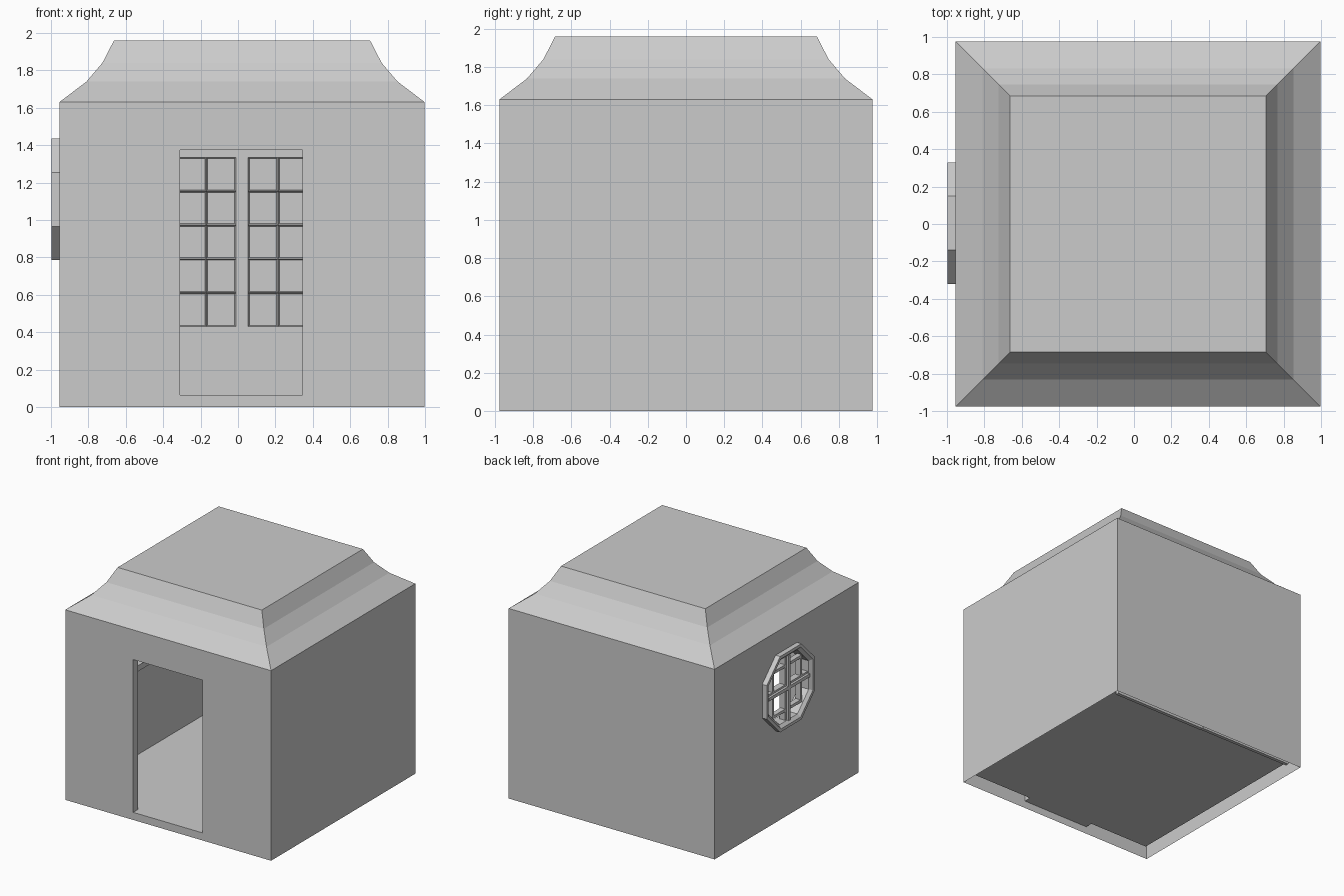
import bpy, bmesh
from mathutils import Vector

if "Cube" in bpy.data.objects:
    bpy.data.objects.remove(bpy.data.objects["Cube"])

grey = bpy.data.materials.new("plain grey")
grey.diffuse_color = (0.6, 0.6, 0.6, 1)
grey.use_nodes = True
grey.node_tree.nodes["Principled BSDF"].inputs["Base Color"].default_value = grey.diffuse_color

X0, X1, Y0, Y1, ZT = -0.955, 0.998, -0.977, 0.977, 1.63
T = 0.065          # wall thickness
WY, WZ = 0.005, 1.11   # round window centre


def finish(bm, name, recalc=True):
    bmesh.ops.remove_doubles(bm, verts=bm.verts, dist=1e-4)
    if recalc:
        bmesh.ops.recalc_face_normals(bm, faces=bm.faces)
    me = bpy.data.meshes.new(name)
    bm.to_mesh(me)
    bm.free()
    me.materials.append(grey)
    ob = bpy.data.objects.new(name, me)
    bpy.context.collection.objects.link(ob)
    return ob


def box(bm, a, b):
    r = bmesh.ops.create_cube(bm, size=1)
    for v in r["verts"]:
        v.co = Vector([(a[i] + b[i]) / 2 + v.co[i] * (b[i] - a[i]) for i in range(3)])


def face(bm, pts):
    bm.faces.new([bm.verts.new(p) for p in pts])


def strip(bm, a, b):
    n = len(a)
    for i in range(n):
        j = (i + 1) % n
        face(bm, [a[i], a[j], b[j], b[i]])


def holed(bm, outer, hole, normal):
    edges = []
    for pts in (outer, hole):
        vs = [bm.verts.new(p) for p in pts]
        edges += [bm.edges.new((vs[i], vs[(i + 1) % len(vs)])) for i in range(len(vs))]
    bmesh.ops.triangle_fill(bm, edges=edges, use_beauty=True, normal=normal)


def rect(x0, x1, y0, y1, z):
    return [(x0, y0, z), (x1, y0, z), (x1, y1, z), (x0, y1, z)]


def octagon(x, h):
    k = h * 0.444
    return [(x, WY + a, WZ + b) for a, b in
            ((h, k), (k, h), (-k, h), (-h, k), (-h, -k), (-k, -h), (k, -h), (h, -k))]


def doorway(y):
    return [(-0.31, y, 0.065), (0.345, y, 0.065), (0.345, y, 1.375), (-0.31, y, 1.375)]


def four_walls(bm, i, z0, z1):
    """Four walls inset by i, with the doorway in front and the window at left."""
    a, b = (rect(X0 + i, X1 - i, Y0 + i, Y1 - i, z) for z in (z0, z1))
    face(bm, [a[1], a[2], b[2], b[1]])
    face(bm, [a[2], a[3], b[3], b[2]])
    front = [a[0], a[1], b[1], b[0]]
    if i == 0:
        holed(bm, front, doorway(Y0), (0, -1, 0))
    else:   # doorway starts at floor level
        d = doorway(Y0 + i)
        face(bm, [a[0], d[0], d[3], b[0]])
        face(bm, [d[1], a[1], b[1], d[2]])
        face(bm, [d[3], d[2], b[1], b[0]])
    holed(bm, [a[3], a[0], b[0], b[3]], octagon(X0 + i, 0.30), (-1, 0, 0))
    return a, b


# house: outer shell open below, inner room, concave roof
bm = bmesh.new()
_, eave = four_walls(bm, 0, 0, ZT)
prev = eave
for i, z in ((0.145, 1.74), (0.23, 1.84), (0.292, 1.96)):
    ring = rect(X0 + i, X1 - i, Y0 + i, Y1 - i, z)
    strip(bm, prev, ring)
    prev = ring
face(bm, prev)
floor, ceiling = four_walls(bm, T, 0.065, ZT - T)
face(bm, floor)
face(bm, ceiling)
strip(bm, doorway(Y0), doorway(Y0 + T))
strip(bm, octagon(X0, 0.30), octagon(X0 + T, 0.30))
finish(bm, "house_shell")

# octagonal window frame
bm = bmesh.new()
loops = [octagon(-0.998, 0.325), octagon(-0.998, 0.30), octagon(-0.975, 0.275),
         octagon(-0.88, 0.275), octagon(-0.88, 0.325)]
for i in range(5):
    strip(bm, loops[i], loops[(i + 1) % 5])
finish(bm, "window_frame")

# window lattice: stepped cross and a thin square ring
bm = bmesh.new()


def bar(c, w, half, x0, x1, upright):
    if upright:
        box(bm, (x0, WY + c - w, WZ - half), (x1, WY + c + w, WZ + half))
    else:
        box(bm, (x0, WY - half, WZ + c - w), (x1, WY + half, WZ + c + w))


for up in (True, False):
    bar(0, 0.03, 0.28, -0.965, -0.91, up)
    bar(0, 0.014, 0.28, -0.985, -0.90, up)
    for s in (-1, 1):
        bar(s * 0.19, 0.012, 0.20, -0.965, -0.92, up)
finish(bm, "window_lattice")


# sliding screens along the back wall: bevelled panes over a plain panel
def screen(name, side, y):
    cx = 0.0215
    us = [0, 0.032] + [0.032 + 0.16 * i for i in range(1, 6)] + [0.905]
    zs = [0.035, 0.43] + [0.43 + 0.181 * i for i in range(1, 6)] + [1.385]
    bm = bmesh.new()
    g = [[bm.verts.new((cx + side * u, y, z)) for z in zs] for u in us]
    panes = []
    for i in range(len(us) - 1):
        for j in range(len(zs) - 1):
            q = [g[i][j], g[i + 1][j], g[i + 1][j + 1], g[i][j + 1]]
            f = bm.faces.new(q if side > 0 else q[::-1])
            if 1 <= i <= 5 and 1 <= j <= 5:
                panes.append(f)
    bm.normal_update()
    rim = [e for e in bm.edges if e.is_boundary]
    r = bmesh.ops.extrude_edge_only(bm, edges=rim)
    for v in r["geom"]:
        if isinstance(v, bmesh.types.BMVert):
            v.co.y += 0.03
    back = [e for e in r["geom"] if isinstance(e, bmesh.types.BMEdge)]
    bmesh.ops.contextual_create(bm, geom=back)
    bmesh.ops.recalc_face_normals(bm, faces=bm.faces)
    bmesh.ops.inset_individual(bm, faces=panes, thickness=0.01, depth=-0.015)
    finish(bm, name, False)


screen("left_screen", -1, 0.88)
screen("right_screen", 1, 0.875)
